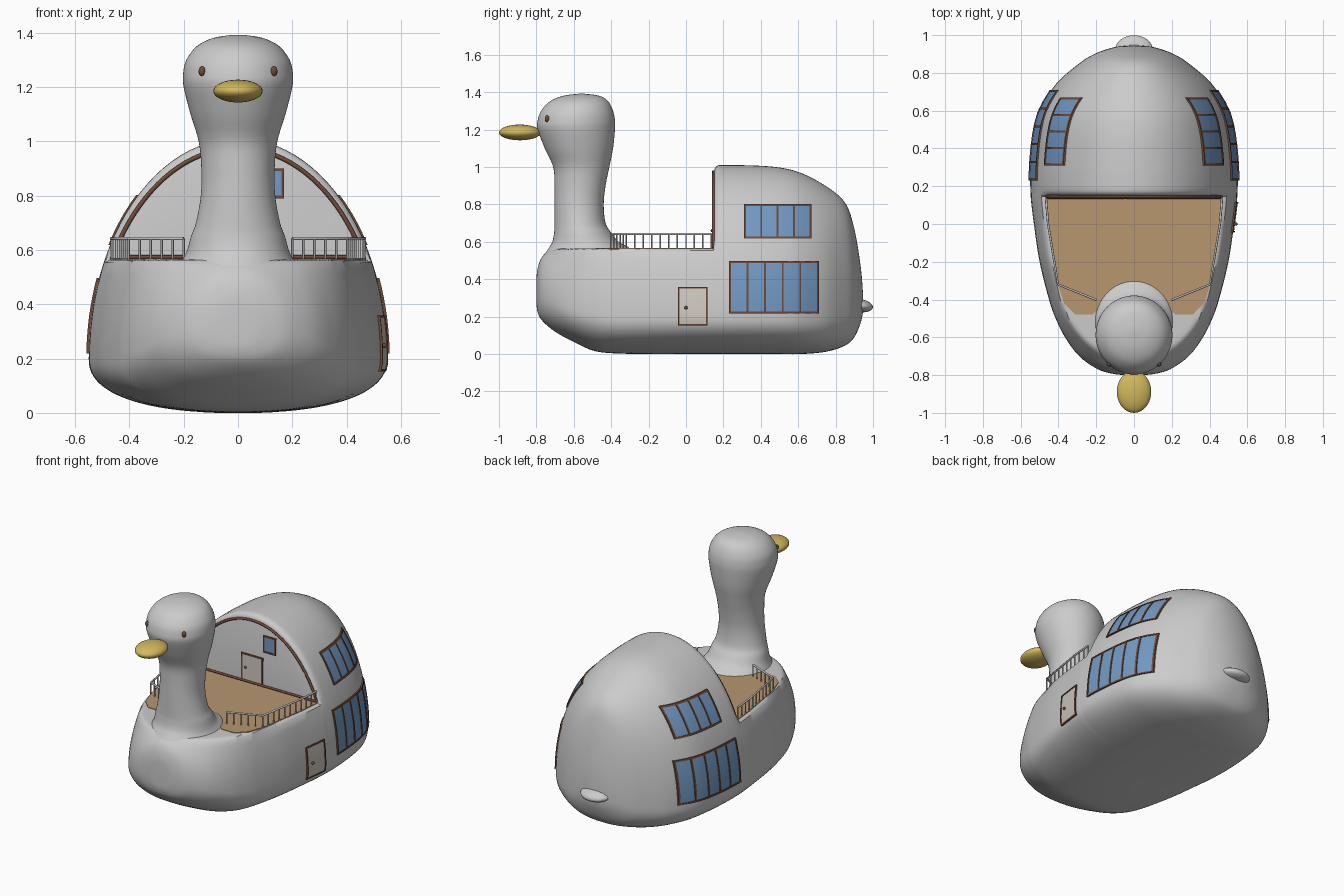
import bpy, bmesh
from math import sin, cos, pi, radians, sqrt, copysign
from mathutils import Vector
from mathutils.bvhtree import BVHTree

if "Cube" in bpy.data.objects:
    bpy.data.objects.remove(bpy.data.objects["Cube"])


def material(name, col):
    m = bpy.data.materials.new(name)
    m.diffuse_color = (*col, 1)
    m.use_nodes = True
    m.node_tree.nodes["Principled BSDF"].inputs["Base Color"].default_value = m.diffuse_color
    return m


GLASS = material("glass", (.17, .32, .55))
BROWN = material("brown_frame", (.16, .07, .04))
WOOD = material("deck_wood", (.48, .31, .16))
YELLOW = material("yellow", (.65, .48, .11))
CREAM = material("door_cream", (.62, .59, .53))


def add_mesh(name, verts, faces, mat=None, angle=40):
    me = bpy.data.meshes.new(name)
    me.from_pydata(verts, [], faces)
    bm = bmesh.new()
    bm.from_mesh(me)
    bmesh.ops.recalc_face_normals(bm, faces=bm.faces)
    bm.to_mesh(me)
    bm.free()
    me.shade_smooth()
    me.set_sharp_from_angle(angle=radians(angle))
    if mat:
        me.materials.append(mat)
    ob = bpy.data.objects.new(name, me)
    bpy.context.collection.objects.link(ob)
    return ob


def mirror(ob):
    ob.modifiers.new("mirror", 'MIRROR')
    return ob


def loft(name, rings, mat=None):
    n = len(rings[0])
    verts = [p for r in rings for p in r]
    faces = [(i*n+j, i*n+(j+1) % n, (i+1)*n+(j+1) % n, (i+1)*n+j)
             for i in range(len(rings)-1) for j in range(n)]
    faces += [tuple(range(n)), tuple(range(len(verts)-n, len(verts)))]
    return add_mesh(name, verts, faces, mat)


def smooth_rows(rows, steps):
    """Catmull-Rom interpolation of a table of stations."""
    out = []
    for i in range(len(rows)-1):
        a, b, c, d = (Vector(rows[max(0, min(len(rows)-1, i+k))]) for k in (-1, 0, 1, 2))
        for s in range(steps):
            t = s/steps
            out.append(.5*(2*b+(c-a)*t+(2*a-5*b+4*c-d)*t*t+(3*b-a-3*c+d)*t**3))
    return out + [Vector(rows[-1])]


def ball(name, loc, size, mat=None):
    bpy.ops.mesh.primitive_uv_sphere_add(segments=32, ring_count=16, location=loc)
    ob = bpy.context.object
    ob.name, ob.scale = name, size
    ob.data.shade_smooth()
    if mat:
        ob.data.materials.append(mat)
    return ob


def tube(name, paths, r, mat=None):
    cu = bpy.data.curves.new(name, 'CURVE')
    cu.dimensions, cu.bevel_depth, cu.bevel_resolution, cu.use_fill_caps = '3D', r, 2, True
    for path in paths:
        s = cu.splines.new('POLY')
        s.points.add(len(path)-1)
        for p, q in zip(s.points, path):
            p.co = (*q, 1)
    if mat:
        cu.materials.append(mat)
    ob = bpy.data.objects.new(name, cu)
    bpy.context.collection.objects.link(ob)
    return ob


# Body: stations along y (y, half width, top, widest z, bottom)
DECK, WALL = .565, .15
stations = smooth_rows([
    (-.80, .03, .38, .34, .29), (-.795, .10, .45, .33, .23), (-.77, .19, .52, .31, .18),
    (-.70, .29, .60, .28, .12), (-.60, .365, .74, .24, .065), (-.50, .415, .86, .22, .02),
    (-.40, .45, .93, .2, .005), (-.2, .50, 1, .2, 0), (0, .53, 1.01, .2, 0),
    (.15, .547, 1.01, .2, 0), (.3, .548, 1.01, .2, 0), (.48, .53, 1, .2, 0),
    (.61, .495, .97, .2, 0), (.745, .41, .9, .2, .012), (.85, .29, .81, .21, .045),
    (.90, .21, .67, .23, .09), (.935, .11, .46, .25, .17), (.947, .02, .31, .27, .23)], 6)


def body_ring(st, y, shrink=1, n=96):
    _, w, zt, zw, zb = st
    ring = []
    for i in range(n):
        c, s = cos(2*pi*i/n), sin(2*pi*i/n)
        if s >= 0:
            x, z = w*c, zw+(zt-zw)*s
        else:
            x, z = copysign(w*abs(c)**.85, c), zw-(zw-zb)*abs(s)**.85
        if y < WALL-.001:      # flat deck with a softened edge
            z = .5*(z+DECK-sqrt((z-DECK)**2+.015**2))
        else:                  # rounded rim of the shelter
            k = 1-(1-shrink)*max(0, min(1, (z-.56)/.06))
            x, z = x*k, zw+(z-zw)*k
        ring.append((x, y, z))
    return ring


at_wall = min(stations, key=lambda s: abs(s[0]-WALL))
rings = [body_ring(s, s[0]) for s in stations if s[0] < .14]
rings += [body_ring(at_wall, y, k) for y, k in ((.146, 1), (.15, .96), (.154, .978), (.162, .992))]
rings += [body_ring(s, s[0]) for s in stations if s[0] > .17]
body = loft("body", rings)
bvh = BVHTree.FromPolygons([v.co for v in body.data.vertices],
                           [tuple(p.vertices) for p in body.data.polygons])

# Neck and head: (z, front y, back y, half width)
neck = []
for z, a, b, w in smooth_rows([
        (.42, -.79, -.27, .27), (.50, -.775, -.27, .245), (.565, -.735, -.30, .205),
        (.60, -.715, -.36, .187), (.65, -.705, -.40, .173), (.70, -.703, -.43, .155),
        (.80, -.703, -.44, .137), (.90, -.703, -.43, .135), (1.0, -.71, -.41, .145),
        (1.1, -.755, -.39, .175), (1.2, -.793, -.38, .2), (1.25, -.793, -.38, .202),
        (1.3, -.775, -.39, .19), (1.35, -.73, -.415, .152), (1.38, -.66, -.46, .093),
        (1.392, -.575, -.54, .02)], 5):
    neck.append([(w*cos(2*pi*i/64), (a+b)/2+(b-a)/2*sin(2*pi*i/64), z) for i in range(64)])
loft("neck_and_head", neck)
ball("beak", (0, -.888, 1.185), (.091, .112, .042), YELLOW)
for sx in (-1, 1):
    ball("eye", (sx*.132, -.742, 1.258), (.013, .013, .018), BROWN)
ball("tail", (0, .92, .26), (.1, .08, .036)).rotation_euler.x = radians(-8)


# Panels that follow the hull side or lie on the shelter wall
def on_hull(u, v, d):
    hit = bvh.ray_cast(Vector((2, u, v)), Vector((-1, 0, 0)))[0]
    return (hit.x+d, u, v)


def on_wall(u, v, d):
    return (u, WALL-d, v)


def panels(name, rects, place, d, mat, n=8):
    verts, faces = [], []
    for u0, u1, v0, v1 in rects:
        o = len(verts)
        for k in (d, -.006):
            verts += [place(u0+(u1-u0)*i/n, v0+(v1-v0)*j/n, k)
                      for i in range(n+1) for j in range(n+1)]
        m, q = n+1, (n+1)**2
        for s in (0, q):
            faces += [(o+s+i*m+j, o+s+i*m+j+1, o+s+(i+1)*m+j+1, o+s+(i+1)*m+j)
                      for i in range(n) for j in range(n)]
        edge = ([i*m for i in range(n)] + [n*m+j for j in range(n)] +
                [i*m+n for i in range(n, 0, -1)] + list(range(n, 0, -1)))
        faces += [(o+a, o+b, o+b+q, o+a+q) for a, b in zip(edge, edge[1:]+edge[:1])]
    return add_mesh(name, verts, faces, mat, 30)


def framed(name, u0, u1, v0, v1, count, place, fill, f=.005):
    bars = [(u0-f, u1+f, v-f, v+f) for v in (v0, v1)]
    bars += [(u-f, u+f, v0, v1) for u in (u0+(u1-u0)*i/count for i in range(count+1))]
    return [panels(name, [(u0, u1, v0, v1)], place, .005, fill),
            panels(name+"_frame", bars, place, .009, BROWN)]


for ob in (framed("lower_window", .235, .705, .223, .492, 5, on_hull, GLASS) +
           framed("upper_window", .315, .665, .623, .798, 4, on_hull, GLASS)):
    mirror(ob)
framed("side_door", -.04, .112, .157, .355, 1, on_hull, CREAM, .004)
ball("side_door_knob", on_hull(0, .248, .01), (.009, .009, .009), BROWN)
framed("deck_door", -.073, .073, .57, .745, 1, on_wall, CREAM)
ball("deck_door_knob", on_wall(-.045, .66, .01), (.008, .008, .008), BROWN)
framed("deck_window", .085, .165, .795, .895, 1, on_wall, GLASS)

# Shelter arch trim
arch = [(.527*cos(a), WALL-.003, .2+.775*sin(a))
        for a in (radians(28.5+123*i/40) for i in range(41))]
tube("arch_trim", [arch], .008, BROWN)
tube("wall_base_trim", [[(-.46, .14, .574), (.46, .14, .574)]], .007, BROWN)

# Deck floor
half = [(.472, .148), (.457, 0), (.41, -.3), (.37, -.42), (.31, -.48), (.22, -.48), (.15, -.42)]
outline = half + [(-x, y) for x, y in reversed(half)]
n = len(outline)
add_mesh("deck_floor", [(x, y, z) for z in (.552, .568) for x, y in outline],
         [tuple(range(n)), tuple(range(n, 2*n))] +
         [(i, (i+1) % n, (i+1) % n+n, i+n) for i in range(n)], WOOD)

# Railings: top rail and balusters on both sides
rail = [Vector(p) for p in ((.466, .135, .642), (.455, 0, .642), (.402, -.32, .642), (.2, -.402, .642))]
posts = []
for a, b in zip(rail, rail[1:]):
    k = max(1, round((b-a).length/.045))
    posts += [a.lerp(b, i/k) for i in range(k)]
posts.append(rail[-1])
for sx in (-1, 1):
    tube("hand_rail", [[(sx*p.x, p.y, p.z) for p in rail]], .006)
    tube("balusters", [[(sx*p.x, p.y, .56), (sx*p.x, p.y, .642)] for p in posts], .004)
